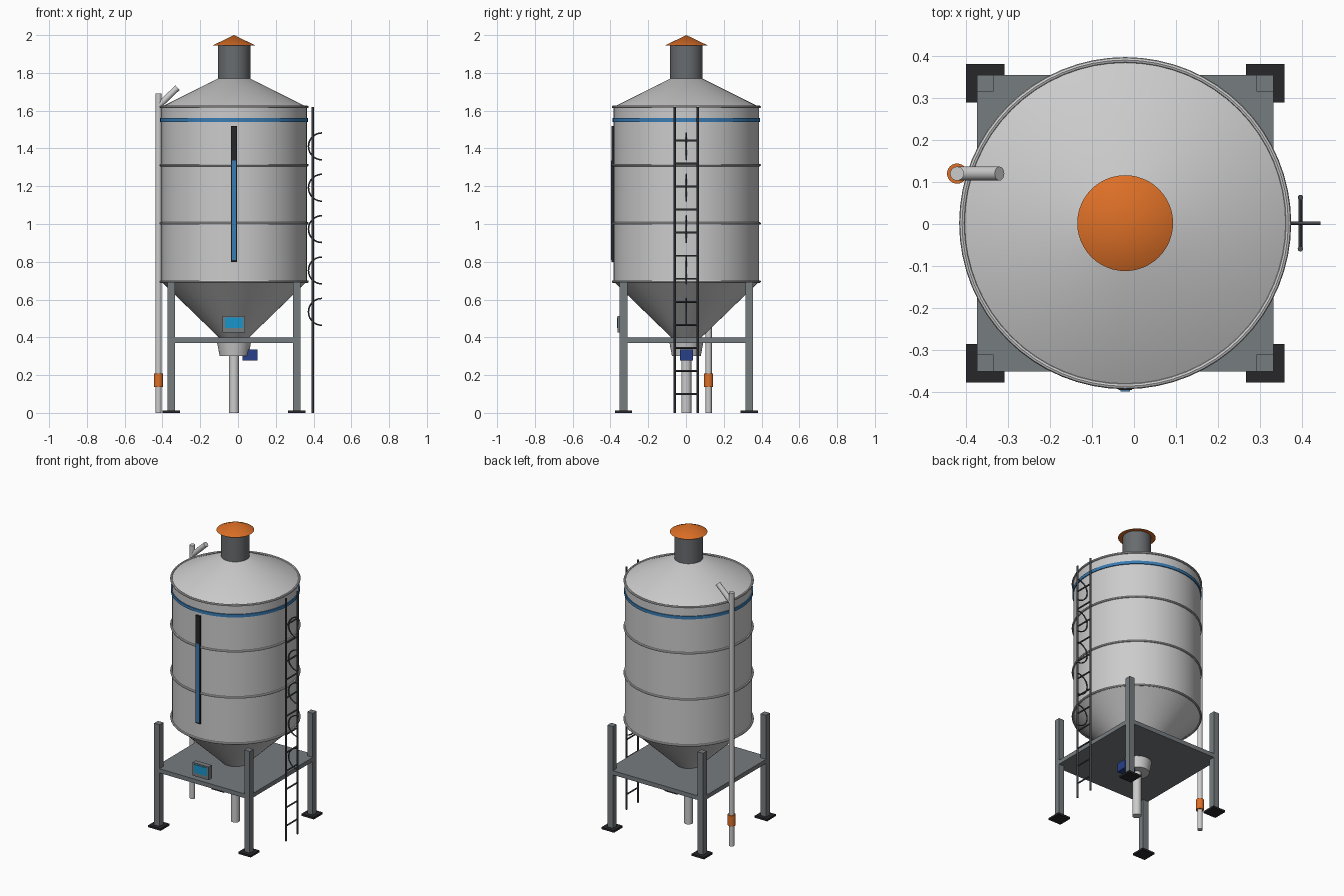
import bpy, math
from mathutils import Vector

if "Cube" in bpy.data.objects:
    bpy.data.objects.remove(bpy.data.objects["Cube"])

CX, CY = -0.021, 0.002  # tank axis


def mat(name, r, g, b):
    m = bpy.data.materials.new(name)
    m.diffuse_color = (r, g, b, 1)
    m.use_nodes = True
    m.node_tree.nodes["Principled BSDF"].inputs["Base Color"].default_value = m.diffuse_color
    return m


STEEL = mat("steel", 0.18, 0.2, 0.215)
DARK = mat("dark", 0.02, 0.02, 0.024)
RAIL = mat("rail", 0.07, 0.075, 0.085)
VENT = mat("vent", 0.14, 0.15, 0.16)
ORANGE = mat("orange", 0.72, 0.16, 0.02)
BLUE = mat("blue", 0.04, 0.2, 0.45)
SCREEN = mat("screen", 0.01, 0.3, 0.6)
NAVY = mat("navy", 0.02, 0.05, 0.25)


def finish(ob, name, m=None, smooth=True):
    ob.name = name
    if m:
        ob.data.materials.append(m)
    if smooth:
        bpy.ops.object.select_all(action='DESELECT')
        ob.select_set(True)
        bpy.context.view_layer.objects.active = ob
        bpy.ops.object.shade_smooth_by_angle(angle=math.radians(30))
    return ob


def box(name, lo, hi, m=None):
    lo, hi = Vector(lo), Vector(hi)
    bpy.ops.mesh.primitive_cube_add(size=1, location=(lo + hi) / 2)
    ob = bpy.context.object
    ob.scale = hi - lo
    bpy.ops.object.transform_apply(location=False, rotation=False, scale=True)
    return finish(ob, name, m, False)


def rod(name, a, b, r, m=None, r2=None, sides=24):
    a, b = Vector(a), Vector(b)
    d = b - a
    bpy.ops.mesh.primitive_cone_add(vertices=sides, radius1=r, radius2=r if r2 is None else r2,
                                    depth=d.length, location=(a + b) / 2,
                                    rotation=d.to_track_quat('Z', 'Y').to_euler())
    return finish(bpy.context.object, name, m)


def lathe(name, profile, m=None, n=64):
    verts, faces = [], []
    for r, z in profile:
        for i in range(n):
            t = 2 * math.pi * i / n
            verts.append((r * math.cos(t), r * math.sin(t), z))
    for k in range(len(profile) - 1):
        for i in range(n):
            j = (i + 1) % n
            faces.append((k * n + i, k * n + j, (k + 1) * n + j, (k + 1) * n + i))
    last = (len(profile) - 1) * n
    faces += [tuple(reversed(range(n))), tuple(range(last, last + n))]
    me = bpy.data.meshes.new(name)
    me.from_pydata(verts, [], faces)
    ob = bpy.data.objects.new(name, me)
    ob.location = (CX, CY, 0)
    bpy.context.collection.objects.link(ob)
    return finish(ob, name, m)


# Tank: hopper cone, cylinder and conical roof
lathe("tank_body", [(0.065, 0.385), (0.385, 0.695), (0.385, 1.62), (0.085, 1.77)])
lathe("level_band", [(0.391, 1.54), (0.391, 1.56)], BLUE)
for i in range(4):
    bpy.ops.mesh.primitive_torus_add(major_radius=0.388, minor_radius=0.007, major_segments=64,
                                     minor_segments=8, location=(CX, CY, 0.695 + i * 0.3083))
    finish(bpy.context.object, f"tank_hoop_{i + 1}")

# Roof vent and cap
rod("roof_vent", (CX, CY, 1.75), (CX, CY, 1.955), 0.086, VENT, sides=48)
rod("vent_cap", (CX, CY, 1.945), (CX, CY, 2.0), 0.114, ORANGE, 0, sides=48)

# Outlet below the platform
rod("outlet_boot", (CX, CY, 0.30), (CX, CY, 0.385), 0.076, None, 0.092, 40)
rod("outlet_pipe", (CX, CY, 0), (CX, CY, 0.32), 0.027)
box("outlet_motor", (0.024, CY - 0.035, 0.277), (0.104, CY + 0.035, 0.335), NAVY)

# Stand: platform, legs and feet
box("platform", (CX - 0.353, CY - 0.353, 0.37), (CX + 0.353, CY + 0.353, 0.398), STEEL)
for sx, side in ((-1, "left"), (1, "right")):
    for sy, end in ((-1, "front"), (1, "back")):
        x, y = CX + sx * 0.333, CY + sy * 0.333
        box(f"{end}_{side}_leg", (x - 0.02, y - 0.02, 0.002), (x + 0.02, y + 0.02, 0.692), STEEL)
        box(f"{end}_{side}_foot", (x - 0.046, y - 0.046, 0), (x + 0.046, y + 0.046, 0.013), DARK)

# Level gauge and control panel on the front
box("gauge_frame", (CX - 0.016, -0.395, 0.80), (CX + 0.016, -0.375, 1.52), DARK)
box("gauge_level", (CX - 0.011, -0.398, 0.81), (CX + 0.011, -0.385, 1.337), BLUE)
box("control_panel", (-0.083, -0.363, 0.425), (0.037, -0.328, 0.513), STEEL)
box("control_screen", (-0.07, -0.366, 0.45), (0.026, -0.355, 0.504), SCREEN)

# Ladder on the right
LX = 0.396
for s in (-1, 1):
    rod(f"ladder_rail_{'front' if s < 0 else 'back'}", (LX, CY + s * 0.061, 0),
        (LX, CY + s * 0.061, 1.62), 0.0065, RAIL, sides=12)
for i in range(12):
    z = 0.1 + i * 0.122
    rod(f"ladder_rung_{i + 1}", (LX, CY - 0.061, z), (LX, CY + 0.061, z), 0.005, RAIL, sides=10)

# Half-ring guards standing upright on the ladder
for i in range(5):
    cu = bpy.data.curves.new("guard", 'CURVE')
    cu.dimensions = '3D'
    cu.bevel_depth = 0.004
    cu.bevel_resolution = 2
    cu.use_fill_caps = True
    sp = cu.splines.new('POLY')
    sp.points.add(20)
    for k, p in enumerate(sp.points):
        t = math.pi * (0.5 + k / 20)
        p.co = (0.444 + 0.071 * math.cos(t), CY, 0.535 + i * 0.219 + 0.071 * math.sin(t), 1)
    ob = bpy.data.objects.new("guard", cu)
    bpy.context.collection.objects.link(ob)
    finish(ob, f"ladder_guard_{i + 1}", RAIL, False)

# Fill pipe on the left with angled spout and collar
PX, PY = -0.421, 0.12
rod("fill_pipe", (PX, PY, 0), (PX, PY, 1.692), 0.0165)
rod("fill_spout", (PX + 0.005, PY, 1.63), (-0.32, PY, 1.722), 0.0165)
rod("fill_collar", (PX, PY, 0.137), (PX, PY, 0.208), 0.024, ORANGE)
